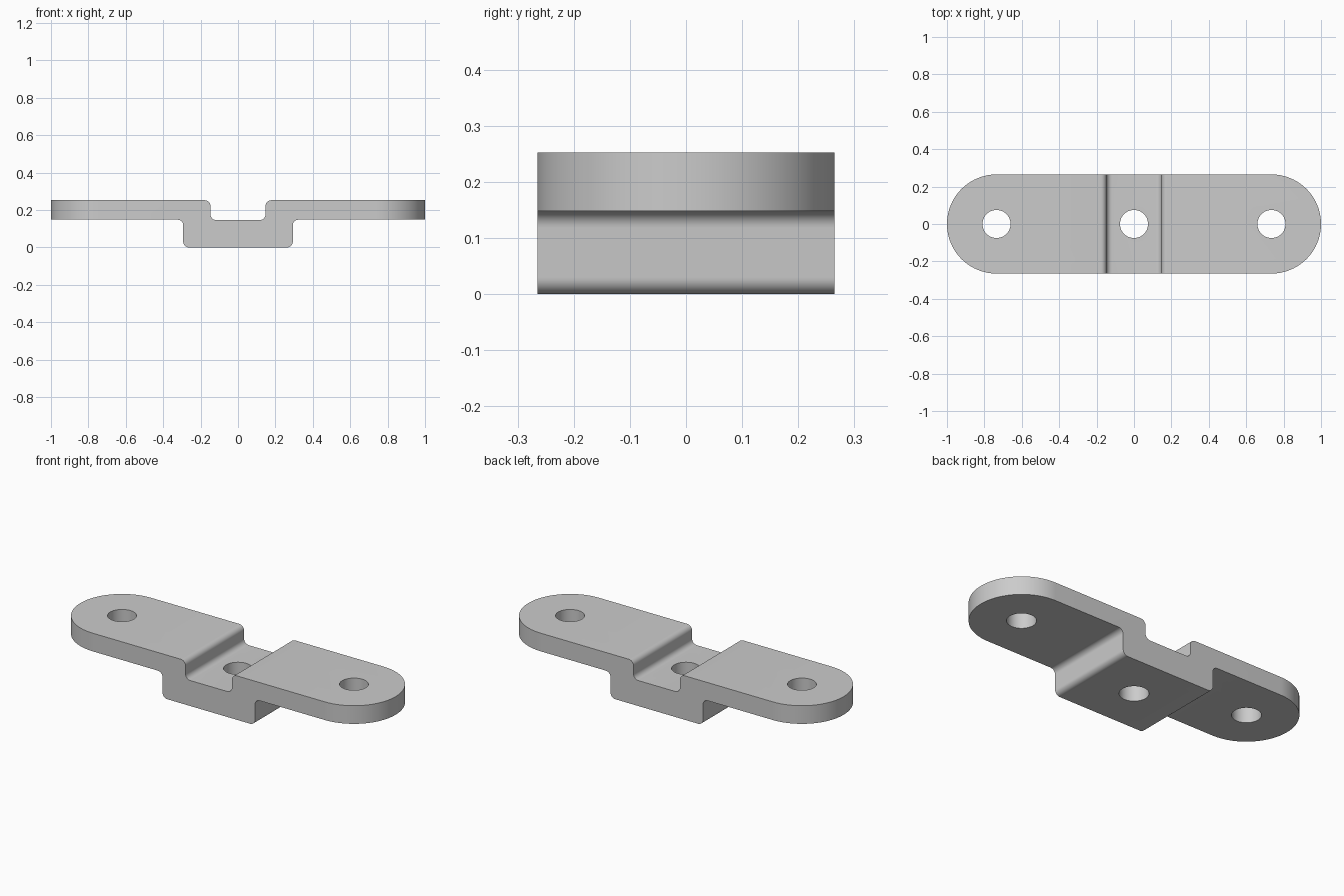
import bpy, bmesh, math
from mathutils import Vector

cube = bpy.data.objects.get("Cube")
if cube:
    bpy.data.objects.remove(cube)

HALF_W = 0.265          # half width, also the radius of the round ends
END_X = 1 - HALF_W      # centre of each round end and its hole
TOP, UNDER, SEAT = 0.252, 0.148, 0.146
INNER, OUTER = 0.147, 0.293
FILLET, HOLE = 0.03, 0.075

metal = bpy.data.materials.new("grey metal")
metal.use_nodes = True
colour = (0.6, 0.6, 0.6, 1)
metal.diffuse_color = colour
metal.node_tree.nodes["Principled BSDF"].inputs["Base Color"].default_value = colour


def fillet(points, radius, steps=8):
    """Round every right-angled corner that lies inside the strap."""
    out = []
    for i, p in enumerate(points):
        p = Vector(p)
        if abs(p.x) > 1:
            out.append(p)
            continue
        a = (Vector(points[i - 1]) - p).normalized() * radius
        b = (Vector(points[(i + 1) % len(points)]) - p).normalized() * radius
        for k in range(steps + 1):
            t = math.pi / 2 * k / steps
            out.append(p + a * (1 - math.sin(t)) + b * (1 - math.cos(t)))
    return out


def prism(name, outline, offset):
    """Extrude a closed outline of 3D points along offset."""
    bm = bmesh.new()
    face = bm.faces.new([bm.verts.new(p) for p in outline])
    result = bmesh.ops.extrude_face_region(bm, geom=[face])
    verts = [g for g in result["geom"] if isinstance(g, bmesh.types.BMVert)]
    bmesh.ops.translate(bm, verts=verts, vec=offset)
    bmesh.ops.recalc_face_normals(bm, faces=bm.faces)
    mesh = bpy.data.meshes.new(name)
    bm.to_mesh(mesh)
    bm.free()
    mesh.materials.append(metal)
    obj = bpy.data.objects.new(name, mesh)
    bpy.context.collection.objects.link(obj)
    return obj


def arc(cx, radius, start, end, steps):
    angles = [start + (end - start) * k / steps for k in range(steps + 1)]
    return [(cx + radius * math.cos(a), radius * math.sin(a), -0.1) for a in angles]


def cut(target, cutter, operation):
    mod = target.modifiers.new(operation.title(), "BOOLEAN")
    mod.object, mod.operation, mod.solver = cutter, operation, "EXACT"
    bpy.context.view_layer.objects.active = target
    bpy.ops.object.modifier_apply(modifier=mod.name)
    bpy.data.objects.remove(cutter)


# Stepped strap profile, mirrored about the centre
half = [(INNER, SEAT), (INNER, TOP), (1.1, TOP), (1.1, UNDER), (OUTER, UNDER), (OUTER, 0)]
profile = fillet(half + [(-x, z) for x, z in reversed(half)], FILLET)
strap = prism("stepped_bracket", [(p.x, -0.4, p.y) for p in profile], (0, 0.8, 0))

# Plan outline with round ends
q = math.pi / 2
outline = arc(END_X, HALF_W, -q, q, 48) + arc(-END_X, HALF_W, q, 3 * q, 48)
cut(strap, prism("plan_outline", outline, (0, 0, 0.6)), "INTERSECT")

# Three bolt holes
for x in (-END_X, 0, END_X):
    cut(strap, prism("bolt_hole", arc(x, HOLE, 0, 4 * q, 48)[:-1], (0, 0, 0.6)), "DIFFERENCE")

bpy.ops.object.select_all(action="DESELECT")
strap.select_set(True)
bpy.context.view_layer.objects.active = strap
bpy.ops.object.shade_smooth_by_angle(angle=math.radians(30))
